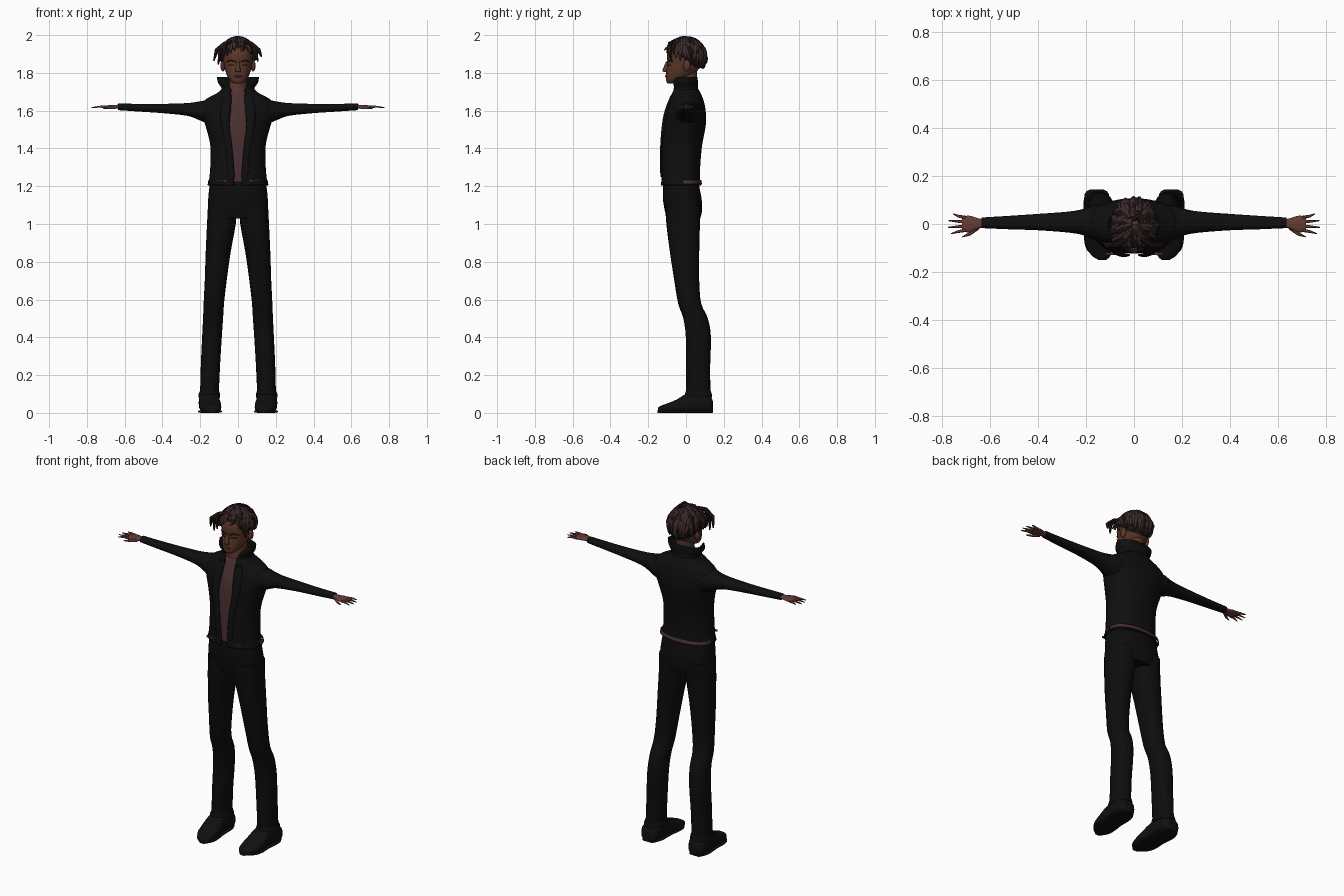
import bpy, bmesh, math, random
from mathutils import Vector
random.seed(4)


def material(name, r, g, b):
    m = bpy.data.materials.new(name)
    m.diffuse_color = (r, g, b, 1)
    return m


SKIN = material("skin", 0.105, 0.037, 0.022)
HAND = material("hand skin", 0.13, 0.045, 0.035)
HAIR = material("brown hair", 0.052, 0.025, 0.025)
DARK = material("dark hair", 0.012, 0.007, 0.007)
SHIRT = material("maroon shirt", 0.068, 0.030, 0.031)
BLACK = material("black jacket", 0.0045, 0.0045, 0.0045)
PANTS = material("black trousers", 0.0035, 0.004, 0.0035)
SHOE = material("black shoes", 0.005, 0.005, 0.005)


def finish(bm, name, mat, mirror=False, angle=50):
    me = bpy.data.meshes.new(name)
    bmesh.ops.recalc_face_normals(bm, faces=bm.faces)
    bm.to_mesh(me)
    bm.free()
    ob = bpy.data.objects.new(name, me)
    bpy.context.collection.objects.link(ob)
    me.materials.append(mat)
    bpy.ops.object.select_all(action='DESELECT')
    ob.select_set(True)
    bpy.context.view_layer.objects.active = ob
    bpy.ops.object.shade_smooth_by_angle(angle=math.radians(angle))
    if mirror:
        ob.modifiers.new("mirror", 'MIRROR')
    return ob


def smooth(rings, k=3):
    """Catmull-Rom interpolation between the given rings."""
    out = []
    for i in range(len(rings) - 1):
        p = [rings[max(0, min(len(rings) - 1, i + j))] for j in (-1, 0, 1, 2)]
        for s in range(k):
            t = s / k
            out.append([0.5 * (2 * b + (c - a) * t + (2 * a - 5 * b + 4 * c - d) * t * t
                               + (3 * b - a - 3 * c + d) * t ** 3) for a, b, c, d in zip(*p)])
    return out + [list(rings[-1])]


def loft(name, rings, mat, axis='z', n=24, p=2.2, mirror=False, sheet=0):
    """Rings: (position, centre, half width, low, high[, half gap at the front])."""
    bm = bmesh.new()
    rows = []
    for ring in smooth(rings):
        s, c, r, lo, hi = ring[:5]
        a0 = math.asin(min(1, max(0, ring[5]) / r) ** (p / 2)) if sheet else 0
        row = []
        for i in range(n + (1 if sheet else 0)):
            a = a0 + (2 * math.pi - 2 * a0) * i / n
            sa, ca = math.sin(a), math.cos(a)
            u = c + r * math.copysign(abs(sa) ** (2 / p), sa)
            v = (lo + hi) / 2 - (hi - lo) / 2 * math.copysign(abs(ca) ** (2 / p), ca)
            co = {'z': (u, v, s), 'x': (s, u, v), 'y': (u, s, v)}[axis]
            row.append(bm.verts.new(co))
        rows.append(row)
    for A, B in zip(rows, rows[1:]):
        for i in range(n):
            j = (i + 1) % len(A)
            bm.faces.new((A[i], A[j], B[j], B[i]))
    if not sheet:
        bm.faces.new(rows[0])
        bm.faces.new(rows[-1])
    ob = finish(bm, name, mat, mirror)
    if sheet:
        mod = ob.modifiers.new("thickness", 'SOLIDIFY')
        mod.thickness = sheet
        mod.offset = 0
    return ob


def ball(name, loc, size, mat, mirror=False):
    bm = bmesh.new()
    bmesh.ops.create_uvsphere(bm, u_segments=20, v_segments=12, radius=1)
    for v in bm.verts:
        v.co = Vector([v.co[i] * size[i] + loc[i] for i in range(3)])
    return finish(bm, name, mat, mirror)


def tubes(name, paths, mat, mirror=False):
    """Each path is a list of (x, y, z, radius)."""
    cu = bpy.data.curves.new(name, 'CURVE')
    cu.dimensions = '3D'
    cu.bevel_depth = 1
    cu.bevel_resolution = 1
    cu.use_fill_caps = True
    for path in paths:
        sp = cu.splines.new('POLY')
        sp.points.add(len(path) - 1)
        for q, (x, y, z, r) in zip(sp.points, path):
            q.co = (x, y, z, 1)
            q.radius = r
    ob = bpy.data.objects.new(name, cu)
    bpy.context.collection.objects.link(ob)
    cu.materials.append(mat)
    bpy.ops.object.select_all(action='DESELECT')
    ob.select_set(True)
    bpy.context.view_layer.objects.active = ob
    bpy.ops.object.convert(target='MESH')
    bpy.ops.object.shade_smooth_by_angle(angle=math.radians(60))
    if mirror:
        bpy.context.object.modifiers.new("mirror", 'MIRROR')


# Shirt, neck and head
loft("shirt", [(1.19, 0, .145, -.115, .065), (1.4, 0, .13, -.117, .068), (1.54, 0, .15, -.108, .09),
               (1.62, 0, .15, -.088, .085), (1.67, 0, .10, -.068, .07), (1.70, 0, .06, -.055, .06)], SHIRT)
loft("neck", [(1.66, 0, .06, -.06, .06), (1.72, 0, .048, -.05, .055), (1.82, 0, .045, -.04, .06)], SKIN)
loft("head", [(1.745, 0, .022, -.098, -.055), (1.757, 0, .038, -.105, -.03), (1.78, 0, .055, -.106, .02),
              (1.81, 0, .067, -.104, .06), (1.85, 0, .076, -.098, .08), (1.90, 0, .08, -.1, .088),
              (1.95, 0, .068, -.075, .075), (1.98, 0, .035, -.04, .04)], SKIN)
loft("nose", [(1.805, 0, .016, -.118, -.09), (1.815, 0, .014, -.124, -.09), (1.86, 0, .007, -.106, -.09)],
     SKIN, n=10)
ball("lips", (0, -.104, 1.782), (.02, .007, .006), SHIRT)
ball("ear", (.08, .005, 1.838), (.013, .02, .03), SKIN, True)
tubes("brow", [[(.015, -.1, 1.858, .003), (.04, -.091, 1.866, .004), (.06, -.074, 1.858, .002)]], DARK, True)
tubes("eyelid", [[(.018, -.099, 1.84, .002), (.035, -.094, 1.843, .003), (.052, -.081, 1.84, .002)]], DARK, True)

# Hair: a scalp cap with twisted locks falling from the crown
ball("scalp_hair", (0, .018, 1.892), (.086, .087, .088), DARK)
locks = ([], [])
for i in range(110):
    phi = (i * 2.39996) % (2 * math.pi) - math.pi        # 0 is the front
    d = abs(phi)
    end = 0.95 + .75 * min(1, d / 1.2) + .5 * max(0, (d - 1.4) / 1.74) + random.uniform(-.15, .1)
    start = random.uniform(.05, .55) * end
    swirl, flare = random.uniform(-.3, .3), random.uniform(-.006, .012)
    if d < 1.5:
        flare += random.uniform(0, .018)
    path = []
    for k in range(8):
        f = k / 7
        t = start + (end - start) * f
        a = phi + swirl * f
        e = flare * f + .003 * math.sin(k * 2 + i)
        path.append((math.sin(a) * math.sin(t) * (.088 + e), .002 - math.cos(a) * math.sin(t) * (.098 + e),
                     1.885 + math.cos(t) * (.1 + .3 * e), .0115 * (1 - .75 * f ** 3)))
    locks[0 if i % 3 else 1].append(path)
# Loose locks at the temples
for s, x, z in ((-1, .128, 1.865), (-1, .105, 1.845), (-1, .085, 1.86), (1, .125, 1.885), (1, .105, 1.86)):
    locks[1].append([(s * .03, -.06, 1.965, .01), (s * .07, -.085, 1.955, .012),
                     (s * x * .88, -.09, 1.92, .012), (s * x, -.075, z, .004)])
tubes("brown_locks", locks[0], HAIR)
tubes("dark_locks", locks[1], DARK)

# Open jacket with standing collar, hem trims and sleeves
loft("jacket", [(1.205, 0, .16, -.13, .08, .02), (1.25, 0, .148, -.128, .07, .022),
                (1.4, 0, .142, -.13, .08, .035), (1.5, 0, .163, -.124, .098, .05),
                (1.56, 0, .182, -.115, .104, .05), (1.62, 0, .195, -.098, .098, .042),
                (1.66, 0, .165, -.085, .088, .04), (1.69, 0, .11, -.075, .075, .04),
                (1.71, 0, .085, -.065, .065, .035)], BLACK, n=40, sheet=.006)
loft("collar", [(1.685, 0, .095, -.075, .068, .038), (1.72, 0, .085, -.068, .06, .042),
                (1.75, 0, .104, -.074, .06, .06), (1.778, 0, .108, -.06, .058, .085)], BLACK, n=32, sheet=.006)
loft("lapel", [(1.25, .035, .018, -.136, -.122), (1.4, .048, .018, -.137, -.122), (1.52, .066, .022, -.128, -.105),
               (1.6, .066, .028, -.113, -.085), (1.68, .055, .022, -.082, -.06)], BLACK, n=12, mirror=True)
loft("hem_trim", [(1.226, .09, .03, -.129, -.119), (1.234, .09, .03, -.129, -.119)], SHIRT, n=12, p=6, mirror=True)
loft("back_shirt_hem", [(1.212, 0, .158, -.09, .083, .157), (1.232, 0, .155, -.09, .079, .154)],
     SHIRT, n=32, sheet=.004)
loft("sleeve", [(.13, .005, .075, 1.52, 1.655), (.17, .007, .07, 1.535, 1.655), (.21, .008, .055, 1.552, 1.648),
                (.27, .008, .044, 1.573, 1.64), (.4, .008, .034, 1.587, 1.636), (.52, .006, .028, 1.595, 1.636),
                (.635, .005, .022, 1.603, 1.638)], BLACK, axis='x', mirror=True)

# Hands with spread fingers
loft("palm", [(.615, .003, .015, 1.61, 1.632), (.65, .002, .022, 1.611, 1.631), (.68, 0, .034, 1.612, 1.629),
              (.705, 0, .033, 1.613, 1.627), (.715, 0, .026, 1.615, 1.625)], HAND, axis='x', n=16, mirror=True)
fingers = [[(.70, y, 1.62, .007), (.73, y * 1.2, 1.621, .006), (x, y * 1.55, 1.617, .002)]
           for y, x in ((-.026, .762), (-.009, .775), (.009, .772), (.027, .753))]
fingers.append([(.65, -.015, 1.618, .009), (.685, -.042, 1.615, .007), (.715, -.054, 1.612, .002)])
tubes("fingers", fingers, HAND, True)

# Trousers
loft("hips", [(1.03, 0, .155, -.1, .075), (1.07, 0, .16, -.112, .085), (1.13, 0, .158, -.122, .083),
              (1.19, 0, .152, -.122, .072), (1.225, 0, .145, -.118, .066)], PANTS, p=2.4)
loft("trouser_leg", [(.085, .152, .054, -.005, .137), (.11, .151, .05, 0, .13), (.25, .146, .051, .0, .128),
                     (.4, .138, .052, -.001, .132), (.5, .132, .053, -.014, .116), (.58, .128, .054, -.042, .08),
                     (.7, .118, .058, -.062, .07), (.85, .105, .066, -.085, .07), (1.0, .088, .076, -.104, .074),
                     (1.1, .083, .076, -.11, .08)], PANTS, mirror=True)
loft("trouser_cuff", [(.082, .152, .057, -.008, .139), (.098, .152, .057, -.006, .137),
                      (.115, .151, .051, -.001, .131)], PANTS, mirror=True)

# Shoes with flat soles
loft("shoe", [(.143, .155, .03, .003, .06), (.125, .155, .05, .002, .09), (.06, .153, .055, .002, .11),
              (.0, .15, .054, .002, .1), (-.05, .147, .058, .002, .07), (-.1, .143, .053, .002, .05),
              (-.135, .136, .036, .002, .037), (-.149, .132, .015, .005, .028)], SHOE, axis='y', p=3, mirror=True)
loft("shoe_sole", [(.14, .155, .035, 0, .014), (.09, .154, .057, 0, .014), (.0, .15, .056, 0, .014),
                   (-.06, .147, .061, 0, .014), (-.11, .142, .053, 0, .014), (-.15, .132, .016, 0, .014)],
     SHOE, axis='y', p=4, mirror=True)
